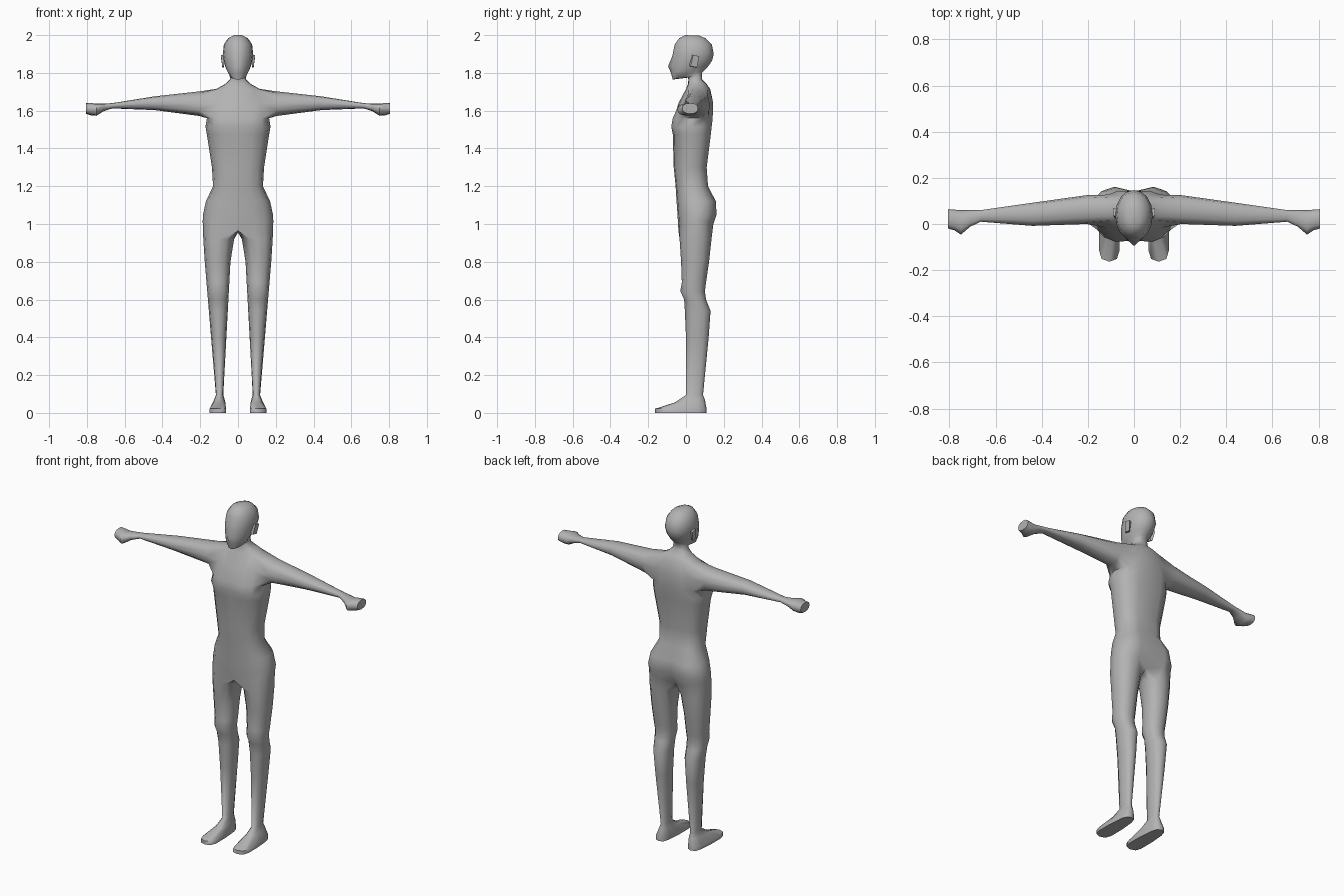
import bpy, bmesh, math
from mathutils import Matrix

if "Cube" in bpy.data.objects:
    bpy.data.objects.remove(bpy.data.objects["Cube"])

skin = bpy.data.materials.new("plain_grey")
skin.diffuse_color = (0.45, 0.45, 0.45, 1)
skin.use_nodes = True
skin.node_tree.nodes["Principled BSDF"].inputs["Base Color"].default_value = skin.diffuse_color


def spow(v, p):
    return math.copysign(abs(v) ** p, v)


def finish(bm, name, angle):
    """Turn a right-hand half into a mirrored, smooth-shaded object."""
    bmesh.ops.recalc_face_normals(bm, faces=bm.faces)
    mesh = bpy.data.meshes.new(name)
    bm.to_mesh(mesh)
    bm.free()
    mesh.materials.append(skin)
    obj = bpy.data.objects.new(name, mesh)
    bpy.context.collection.objects.link(obj)
    bpy.ops.object.select_all(action='DESELECT')
    obj.select_set(True)
    bpy.context.view_layer.objects.active = obj
    bpy.ops.object.shade_smooth_by_angle(angle=math.radians(angle))
    mod = obj.modifiers.new("mirror", 'MIRROR')
    mod.use_clip = True
    mod.merge_threshold = 0.0005


bm = bmesh.new()


def half_ring(zf, zb, hw, yf, yb, p=0.8):
    """Nine points from the front midline round the side to the back midline."""
    ring = []
    for i in range(9):
        a = math.radians(-90 + 22.5 * i)
        x = 0 if i in (0, 8) else hw * math.cos(a) ** p
        y = (yf + yb) / 2 + (yb - yf) / 2 * spow(math.sin(a), p)
        ring.append(bm.verts.new((x, y, zf + (zb - zf) * (y - yf) / (yb - yf))))
    return ring


def leg_ring(zf, zb, x0, x1, yf, yb, p=0.9, heel=0):
    """Twelve points; the first nine line up with a torso half ring."""
    ring = []
    for i in range(12):
        a = math.radians(-120 + 30 * i)
        y = (yf + yb) / 2 + (yb - yf) / 2 * spow(math.sin(a), p)
        t = (y - yf) / (yb - yf)
        x = (x0 + x1) / 2 + (x1 - x0) / 2 * spow(math.cos(a), p) * (1 - heel * t)
        ring.append(bm.verts.new((x, y, zf + (zb - zf) * t)))
    return ring


def arm_ring(x, yf, yb, z0, z1, p=0.85):
    ring = []
    for i in range(12):
        a = math.radians(210 + 30 * i)
        y = (yf + yb) / 2 + (yb - yf) / 2 * spow(math.cos(a), p)
        z = (z0 + z1) / 2 + (z1 - z0) / 2 * spow(math.sin(a), p)
        ring.append(bm.verts.new((x, y, z)))
    return ring


def bridge(a, b, closed, skip=()):
    n = len(a)
    for i in range(n if closed else n - 1):
        if i not in skip:
            j = (i + 1) % n
            bm.faces.new((a[i], a[j], b[j], b[i]))


# Torso: height, half width, front, back
torso = [
    (1.05, .185, -.045, .168),
    (1.12, .170, -.050, .165),
    (1.20, .132, -.055, .122),
    (1.30, .138, -.065, .115),
    (1.475, .165, -.070, .138),
    (1.515, .172, -.085, .143),
    (1.56, .165, -.077, .148),
    (1.64, .150, -.040, .150),
    (1.715, .115, .000, .128),
    (1.74, .070, .010, .110),
    (1.765, .043, .013, .085),
]
rows = [half_ring(z, z, hw, yf, yb) for z, hw, yf, yb in torso]
ARM = 6                                    # row at the armpit
for row in rows[:2]:
    row[8].co.y -= .027                    # cleft of the seat
for row in rows[2:ARM + 2]:
    row[8].co.y -= .008                    # hollow of the spine
for row in rows[ARM - 1:ARM + 1]:
    row[0].co.y += .014                    # hollow of the chest

# Head: front height, back height, half width, front, back
head = [
    (1.775, 1.80, .042, .010, .085),
    (1.765, 1.815, .046, -.070, .100),
    (1.80, 1.84, .062, -.080, .122),
    (1.835, 1.865, .073, -.077, .138),
    (1.89, 1.90, .081, -.072, .147),
    (1.95, 1.95, .075, -.060, .137),
    (1.985, 1.983, .052, -.035, .105),
    (2.0, 1.997, .024, -.005, .070),
]
rows += [half_ring(*h, p=.95) for h in head]
rows[len(torso) + 3][0].co.y -= .018       # nose
for r in range(len(rows) - 1):
    bridge(rows[r], rows[r + 1], False, (2, 3, 4, 5) if r in (ARM, ARM + 1) else ())
bm.faces.new(rows[-1])

# Hip ring: rises towards the outside, and closes along the crotch seam
hip = half_ring(.965, .975, .187, -.040, .150)
for v in hip:
    v.co.z += .045 * v.co.x / .187
hip[8].co.y -= .045
bridge(hip, rows[0], False)
seam = [bm.verts.new((0, y, .955)) for y in (.075, .04, .005)]

# Leg: height, front, back; the width narrows evenly to the ankle
leg = [
    (.92, -.034, .135),
    (.80, -.026, .122),
    (.69, -.022, .106),
    (.645, -.030, .100),
    (.60, -.010, .106),
    (.54, -.006, .130),
    (.40, .000, .120),
    (.095, .000, .090),
]
leg_rings = []
for z, yf, yb in leg:
    t = (z - .095) / .705
    inner = .078 - .038 * t - (.013 if z > .9 else 0)
    leg_rings.append(leg_ring(z, z, inner, .117 + .059 * min(t, 1.13), yf, yb))

# Foot: instep, toe edge and sole
leg_rings.append(leg_ring(.055, .07, .068, .130, -.060, .100))
for z in (.022, 0):
    leg_rings.append(leg_ring(z, z, .057, .157, -.163, .109, .6, .25))
previous = hip + seam
for ring in leg_rings:
    bridge(previous, ring, True)
    previous = ring
bm.faces.new(previous)

# Arm and fist: x, front, back, bottom, top
arm = [
    (.205, .000, .125, 1.572, 1.702),
    (.44, -.008, .092, 1.603, 1.676),
    (.665, .010, .060, 1.612, 1.640),
    (.71, -.012, .060, 1.598, 1.637),
    (.75, -.046, .060, 1.573, 1.638),
    (.778, -.027, .062, 1.575, 1.640),
    (.805, -.020, .064, 1.584, 1.640),
]
low, mid, top = rows[ARM:ARM + 3]
previous = low[2:7] + [mid[6]] + top[6:1:-1] + [mid[2]]
for spec in arm:
    ring = arm_ring(*spec)
    bridge(previous, ring, True)
    previous = ring
bm.faces.new(previous)
finish(bm, "body", 60)

# Ears: thin wedges on the sides of the head
bm = bmesh.new()
bmesh.ops.create_cube(bm, size=1, matrix=Matrix.Translation((.082, .04, 1.862))
                      @ Matrix.Rotation(math.radians(-12), 4, 'X')
                      @ Matrix.Diagonal((.018, .034, .06, 1)))
for v in bm.verts:
    if v.co.x > .082:
        v.co.y += .008                     # outer rim leans back
        if v.co.z < 1.862:
            v.co.x -= .008                 # lobe sits closer to the head
finish(bm, "ears", 30)
